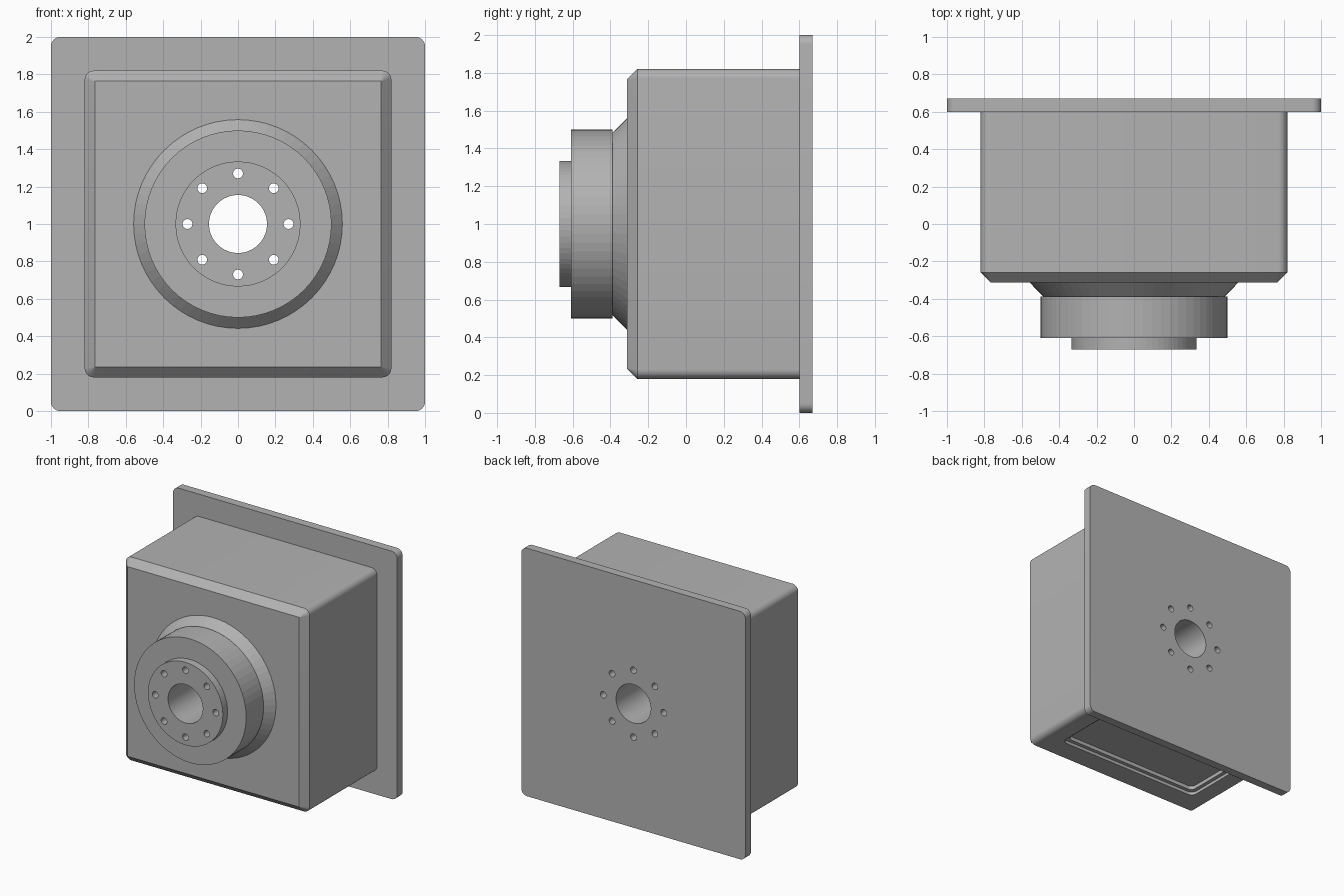
import bpy, bmesh, math
from mathutils import Matrix, Vector

if "Cube" in bpy.data.objects:
    bpy.data.objects.remove(bpy.data.objects["Cube"], do_unlink=True)

grey = bpy.data.materials.new("plain grey")
grey.use_nodes = True
COLOUR = (0.45, 0.45, 0.45, 1)
grey.diffuse_color = COLOUR
grey.node_tree.nodes["Principled BSDF"].inputs["Base Color"].default_value = COLOUR

AXIS_Z = 1.0  # height of the bore axis


def round_rect(half_w, half_h, r, steps=8):
    """Outline of a rectangle with rounded corners, counter-clockwise."""
    pts = []
    for i, (sx, sy) in enumerate([(1, 1), (-1, 1), (-1, -1), (1, -1)]):
        for k in range(steps + 1):
            a = math.pi / 2 * (i + k / steps)
            pts.append((sx * (half_w - r) + r * math.cos(a),
                        sy * (half_h - r) + r * math.sin(a)))
    return pts


def circle(r, n):
    return [(r * math.cos(math.tau * k / n), r * math.sin(math.tau * k / n))
            for k in range(n)]


def loft(name, sections, place):
    """Skin a closed solid through (outline, depth) sections."""
    bm = bmesh.new()
    rings = [[bm.verts.new(place(u, v, d)) for u, v in pts] for pts, d in sections]
    n = len(rings[0])
    for a, b in zip(rings, rings[1:]):
        for k in range(n):
            bm.faces.new((a[k], a[(k + 1) % n], b[(k + 1) % n], b[k]))
    bm.faces.new(rings[0])
    bm.faces.new(rings[-1])
    bmesh.ops.recalc_face_normals(bm, faces=bm.faces)
    mesh = bpy.data.meshes.new(name)
    bm.to_mesh(mesh)
    bm.free()
    mesh.materials.append(grey)
    obj = bpy.data.objects.new(name, mesh)
    bpy.context.collection.objects.link(obj)
    return obj


def along_y(u, v, d):
    return Vector((u, d, AXIS_Z + v))


def from_below(u, v, d):
    return Vector((u, v + 0.17, d))


def activate(obj):
    bpy.ops.object.select_all(action='DESELECT')
    obj.select_set(True)
    bpy.context.view_layer.objects.active = obj


def cut(obj, cutters):
    activate(obj)
    for c in cutters:
        mod = obj.modifiers.new("cut", 'BOOLEAN')
        mod.operation = 'DIFFERENCE'
        mod.solver = 'EXACT'
        mod.object = c
        bpy.ops.object.modifier_apply(modifier=mod.name)


# Mounting plate at the back
plate_outline = round_rect(1, 1, 0.05)
back_plate = loft("back_plate", [(plate_outline, 0.60), (plate_outline, 0.67)], along_y)

# Box housing with rounded long edges and a chamfered front
side = round_rect(0.82, 0.82, 0.05)
housing = loft("housing", [(round_rect(0.765, 0.765, 0.002), -0.313),
                           (side, -0.258), (side, 0.60)], along_y)

# Round boss: flared neck, drum and raised hub
boss_profile = [(0.558, -0.313), (0.485, -0.388), (0.50, -0.388),
                (0.50, -0.61), (0.334, -0.61), (0.334, -0.67)]
boss = loft("front_boss", [(circle(r, 64), y) for r, y in boss_profile], along_y)

# Drills: centre bore and a ring of eight bolt holes
drills = [loft("bore_cutter", [(circle(0.155, 64), -1), (circle(0.155, 64), 1)], along_y)]
for k in range(8):
    a = math.tau * k / 8
    ring = [(u + 0.27 * math.cos(a), v + 0.27 * math.sin(a)) for u, v in circle(0.026, 24)]
    drills.append(loft("bolt_hole_cutter", [(ring, -1), (ring, 1)], along_y))

# Stepped shallow recess in the underside
outer, inner = round_rect(0.65, 0.25, 0.05), round_rect(0.62, 0.22, 0.04)
recess = loft("recess_cutter", [(outer, 0.1), (outer, 0.205),
                                (inner, 0.205), (inner, 0.235)], from_below)

for part in (back_plate, housing, boss):
    cut(part, drills)
cut(housing, [recess])
for c in drills + [recess]:
    bpy.data.objects.remove(c, do_unlink=True)

# Soft corners on the box parts, crisp facets on the boss
for part in (back_plate, housing):
    activate(part)
    bpy.ops.object.shade_smooth_by_angle(angle=math.radians(30))
